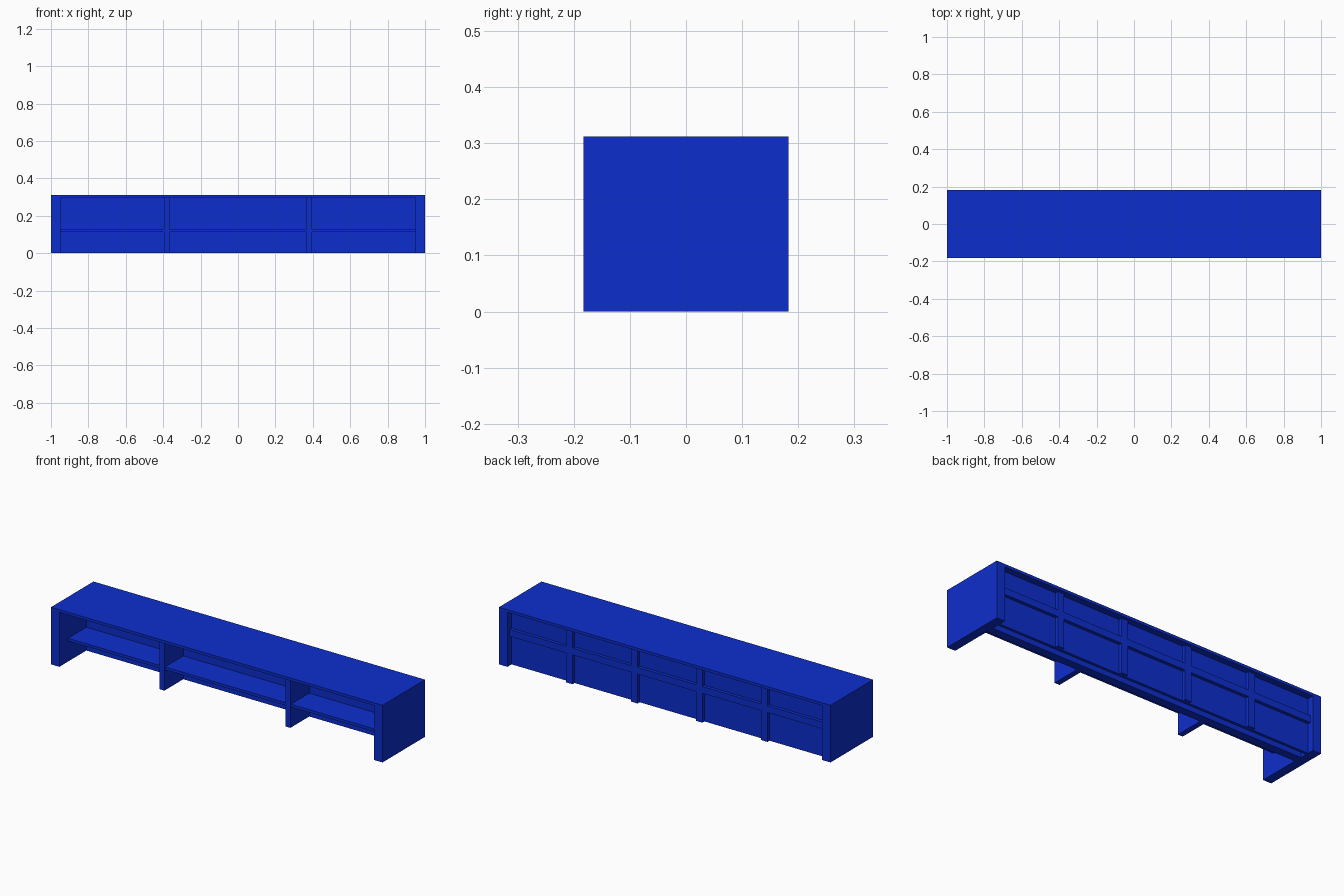
import bpy

cube = bpy.data.objects.get("Cube")
if cube:
    bpy.data.objects.remove(cube, do_unlink=True)

blue = bpy.data.materials.new("royal_blue")
blue.use_nodes = True
colour = (0.004, 0.027, 0.61, 1)
blue.diffuse_color = colour
blue.node_tree.nodes["Principled BSDF"].inputs["Base Color"].default_value = colour


def board(name, x, y, z):
    """Flat-sided board filling the given (low, high) ranges."""
    bpy.ops.mesh.primitive_cube_add(size=1, location=[sum(r) / 2 for r in (x, y, z)])
    ob = bpy.context.object
    ob.name = name
    ob.scale = [r[1] - r[0] for r in (x, y, z)]
    bpy.ops.object.transform_apply(location=False, rotation=False, scale=True)
    ob.data.materials.append(blue)
    return ob


D = 0.183            # half depth
H = 0.312            # full height
LIP = 0.297          # underside of top
INNER = 0.95         # inner face of the sides
FRONT = -0.11        # front of shelf and dividers
WALL = 0.05          # front of the inner wall

# Outer shell
board("top_panel", (-1, 1), (-D, D), (LIP, H))
for side, s in (("left", 1), ("right", -1)):
    board(side + "_side_panel", sorted((s * INNER, s)), (-D, D), (0, LIP))

# Inner wall, shelf and dividers facing the front
board("inner_wall", (-INNER, INNER), (WALL, WALL + 0.045), (0, LIP))
board("shelf", (-INNER, INNER), (FRONT + 0.002, WALL), (0.112, 0.127))
for side, s in (("left", 1), ("right", -1)):
    board(side + "_divider", (s * 0.38 - 0.015, s * 0.38 + 0.015), (FRONT - 0.003, WALL), (0, LIP))

# Recessed back panel with battens
back = D - 0.036
batten = D - 0.018
board("back_panel", (-INNER, INNER), (back - 0.016, back), (0, LIP))
board("back_rail", (-INNER, INNER), (back, batten), (0.16, 0.197))
for i in range(4):
    x = (i - 1.5) * 0.392
    board(f"back_batten_{i + 1}", (x - 0.019, x + 0.019), (back, batten), (0, LIP))
